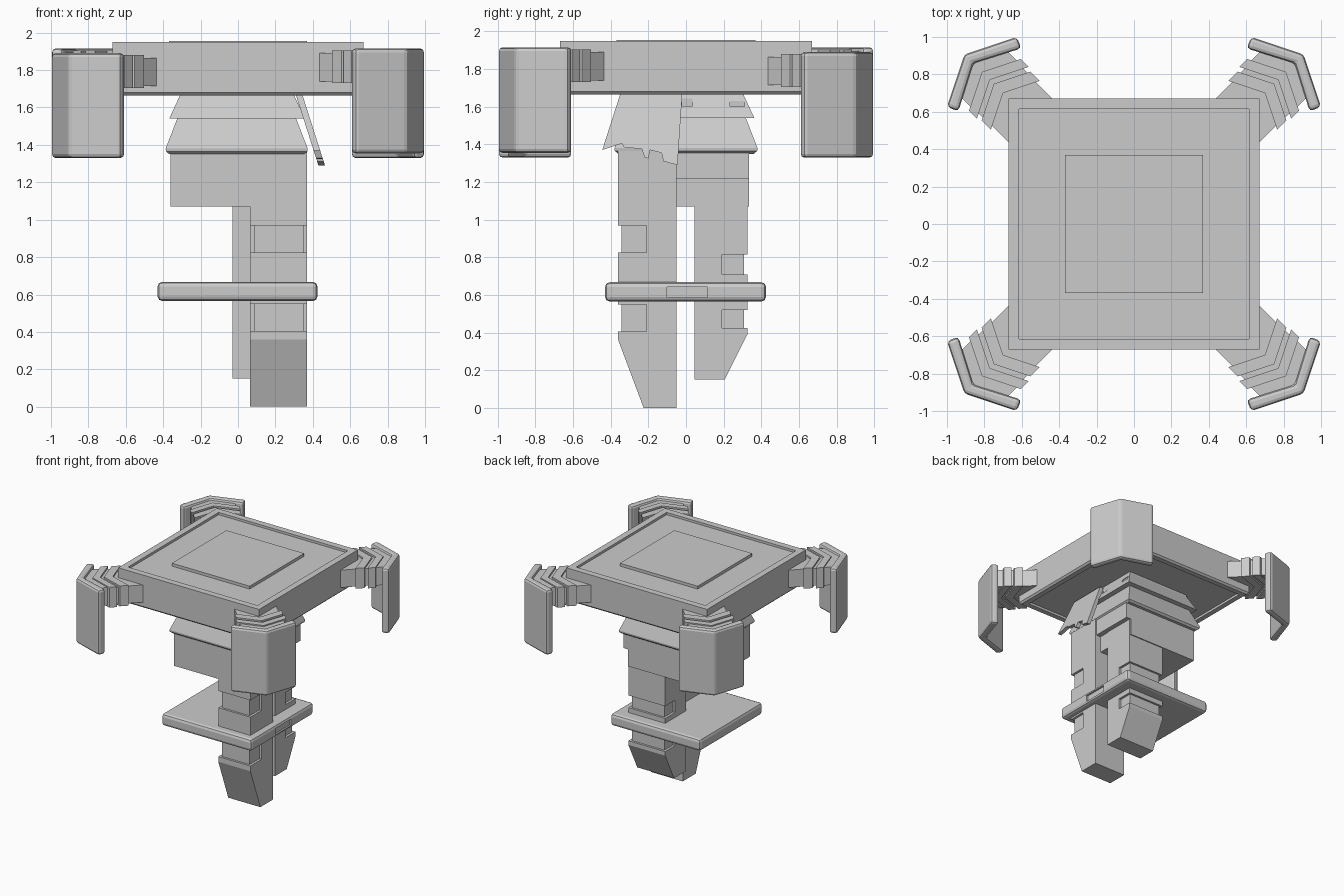
import bpy, bmesh
from math import radians
from mathutils import Matrix

if "Cube" in bpy.data.objects:
    bpy.data.objects.remove(bpy.data.objects["Cube"])


def finish(name, bm, bevel=0.0):
    bmesh.ops.recalc_face_normals(bm, faces=bm.faces)
    me = bpy.data.meshes.new(name)
    bm.to_mesh(me)
    bm.free()
    ob = bpy.data.objects.new(name, me)
    bpy.context.collection.objects.link(ob)
    if bevel:
        m = ob.modifiers.new("bevel", 'BEVEL')
        m.width, m.segments, m.limit_method = bevel, 2, 'ANGLE'
    return ob


def prism(name, pts, axis, lo, hi, bevel=0.0):
    """Extrude a 2D outline: axis z uses (x, y), axis x uses (y, z)."""
    bm = bmesh.new()
    place = (lambda p, h: (p[0], p[1], h)) if axis == 'z' else (lambda p, h: (h, p[0], p[1]))
    a = [bm.verts.new(place(p, lo)) for p in pts]
    b = [bm.verts.new(place(p, hi)) for p in pts]
    bm.faces.new(a)
    bm.faces.new(b)
    for i in range(len(pts)):
        j = (i + 1) % len(pts)
        bm.faces.new((a[i], a[j], b[j], b[i]))
    return finish(name, bm, bevel)


def box(name, x0, x1, y0, y1, z0, z1, bevel=0.0):
    return prism(name, [(x0, y0), (x1, y0), (x1, y1), (x0, y1)], 'z', z0, z1, bevel)


def square_loft(name, rings, cx=0.0):
    """Stack of square rings given as (half width, height), capped at both ends."""
    bm = bmesh.new()
    loops = [[bm.verts.new((cx + sx * h, sy * h, z))
              for sx, sy in ((-1, -1), (1, -1), (1, 1), (-1, 1))] for h, z in rings]
    bm.faces.new(loops[0])
    bm.faces.new(loops[-1])
    for a, b in zip(loops, loops[1:]):
        for i in range(4):
            j = (i + 1) % 4
            bm.faces.new((a[i], a[j], b[j], b[i]))
    return finish(name, bm)


def cut(ob, *dims):
    c = box("cutter_" + ob.name, *dims)
    c.hide_render = True
    c.hide_viewport = True
    m = ob.modifiers.new("cut", 'BOOLEAN')
    m.object, m.operation, m.solver = c, 'DIFFERENCE', 'EXACT'


# Square platform with a recessed top and underside
square_loft("platform", [(.61, 1.685), (.61, 1.665), (.655, 1.665), (.67, 1.68),
                         (.67, 1.95), (.615, 1.95), (.615, 1.93)])
box("platform_center_panel", -.37, .37, -.37, .37, 1.92, 1.955)

# Flared tiers under the platform
upper = square_loft("upper_tier", [(.30, 1.69), (.305, 1.665), (.363, 1.54)], -.005)
square_loft("lower_tier", [(.30, 1.56), (.318, 1.54), (.38, 1.38), (.378, 1.365), (.36, 1.35)], -.007)
cut(upper, .31, .5, -.02, .035, 1.605, 1.66)
cut(upper, .31, .5, .235, .31, 1.60, 1.63)

# Loose broken panel leaning off the right side
flap = [(-.35, 1.665), (-.445, 1.37), (-.34, 1.405), (-.33, 1.385), (-.235, 1.375),
        (-.22, 1.33), (-.2, 1.325), (-.19, 1.37), (-.13, 1.355), (-.12, 1.31),
        (-.045, 1.29), (-.02, 1.665)]
panel = prism("broken_side_panel", flap, 'x', .31, .345)
for v in panel.data.vertices:
    v.co.x += (1.665 - v.co.z) * .32

# Hip block joining the legs
box("hip_block_upper", -.36, .36, -.355, .335, 1.215, 1.355)
box("hip_block_lower", -.36, .315, -.355, .335, 1.07, 1.22)


def leg(name, x0, x1, yin, yout, ytoe, ygroove, z0, ztaper, grooves, top):
    pts = [(yin, z0), (ytoe, z0), (yout, ztaper)]
    for a, b in grooves:
        pts += [(yout, a), (ygroove, a), (ygroove, b), (yout, b)]
    pts += [(yout, top), (yin, top)]
    prism(name, pts, 'x', x0, x1)
    core = yout - .018 if yout > 0 else yout + .018
    for a, b in grooves:
        box(name + "_groove_core", x0 + .02, x1 - .02, *sorted((core, ygroove - (yout - ygroove) * .2)),
            a - .01, b + .01)


# Two grooved legs with tapered feet
leg("front_leg", .065, .37, -.05, -.36, -.225, -.21, 0, .36, ((.405, .55), (.825, .97)), 1.37)
leg("back_leg", -.03, .32, .045, .326, .205, .19, .15, .39, ((.425, .52), (.71, .815)), 1.25)

# Square collar plate around the legs, with a slot on the right edge
collar = box("collar_plate", -.43, .425, -.43, .425, .565, .668, .025)
cut(collar, .41, .5, -.10, .115, .587, .642)


# Corner claws: chevron plate on a segmented arm
def chevron(half, t0, t1, slope=.5):
    d = half * slope
    return [(t0 - d, -half), (t0, 0), (t0 - d, half), (t1 - d, half), (t1, 0), (t1 - d, -half)]


for k, label in enumerate(("back_right", "back_left", "front_left", "front_right")):
    dz = .025 * (k % 2)
    parts = [prism(label + "_claw_plate",
                   [(1.09, -.238), (1.215, 0), (1.09, .238), (1.15, .264), (1.282, 0), (1.15, -.264)],
                   'z', 1.33 + dz, 1.89 + dz, .02)]
    arm = ((.165, .80, 1.0, 1.715, 1.865), (.185, .99, 1.06, 1.705, 1.88),
           (.17, 1.05, 1.10, 1.72, 1.865), (.195, 1.09, 1.15, 1.705, 1.88),
           (.175, 1.14, 1.235, 1.715, 1.87))
    for half, t0, t1, z0, z1 in arm:
        parts.append(prism(label + "_arm_segment", chevron(half, t0, t1), 'z', z0 + dz, z1 + dz))
    for p in parts:
        p.data.transform(Matrix.Rotation(radians(45 + 90 * k), 4, 'Z'))
